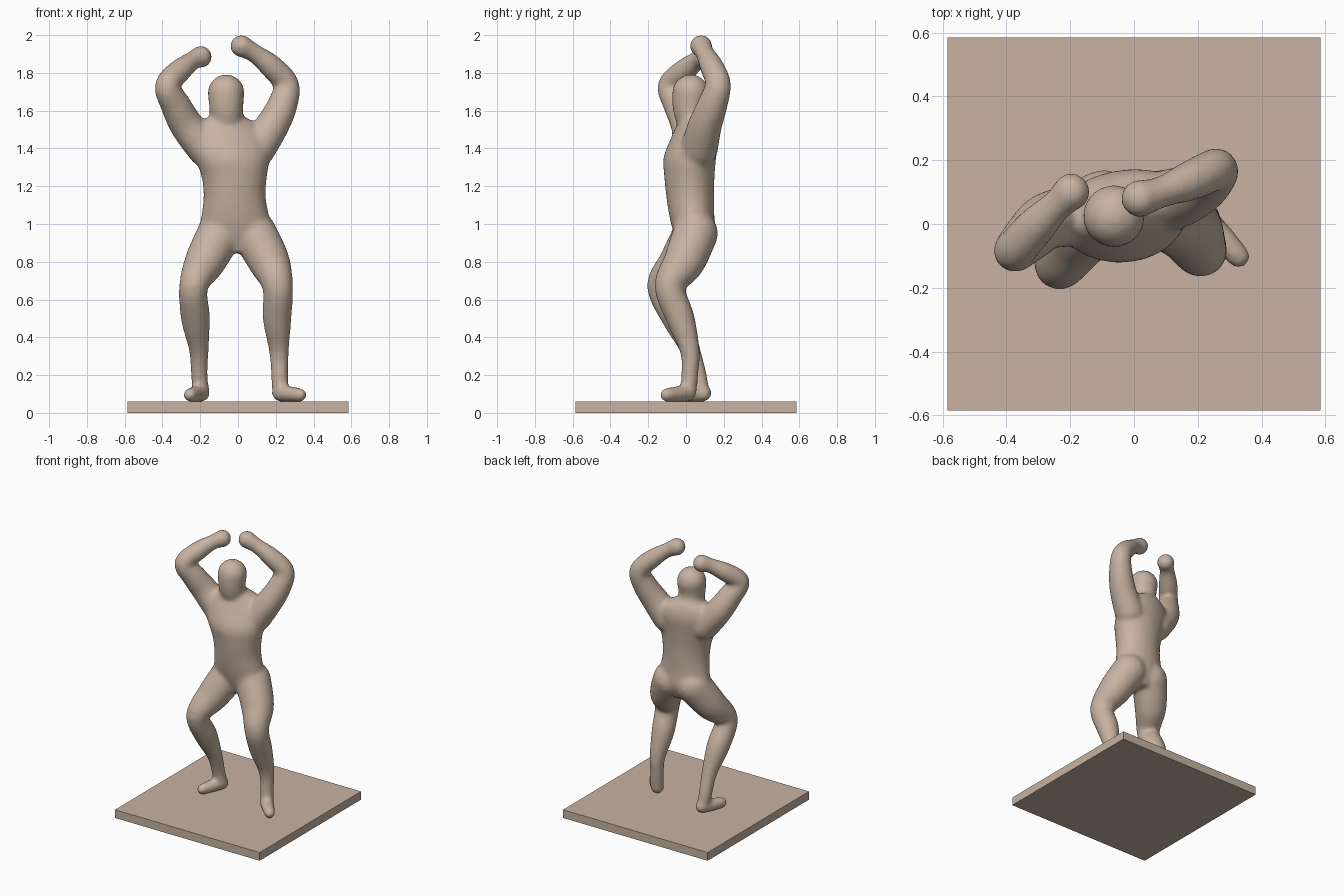
import bpy, bmesh, math
from mathutils import Vector

if "Cube" in bpy.data.objects:
    bpy.data.objects.remove(bpy.data.objects["Cube"], do_unlink=True)

clay = bpy.data.materials.new("warm_clay")
clay.use_nodes = True
clay.diffuse_color = (0.57, 0.45, 0.36, 1)
clay.node_tree.nodes["Principled BSDF"].inputs["Base Color"].default_value = clay.diffuse_color

SIDES = 24


def add_object(name, bm):
    mesh = bpy.data.meshes.new(name)
    bmesh.ops.recalc_face_normals(bm, faces=bm.faces)
    bm.to_mesh(mesh)
    bm.free()
    mesh.materials.append(clay)
    obj = bpy.data.objects.new(name, mesh)
    bpy.context.collection.objects.link(obj)
    return obj


def spline(keys, steps=6):
    """Smooth samples through keys of any dimension."""
    pts = [keys[0]] + keys + [keys[-1]]
    out = []
    for a, b, c, d in zip(pts, pts[1:], pts[2:], pts[3:]):
        for i in range(steps):
            t = i / steps
            out.append([q + 0.5 * t * (r - p + t * (2*p - 5*q + 4*r - s + t * (3*(q - r) + s - p)))
                        for p, q, r, s in zip(a, b, c, d)])
    return out + [list(keys[-1])]


def loft(bm, rings):
    """Skin a list of (centre, u axis, v axis) ellipses into a closed tube."""
    loops = []
    for centre, u, v in rings:
        loops.append([bm.verts.new(centre + u * math.cos(k * math.tau / SIDES)
                                   + v * math.sin(k * math.tau / SIDES)) for k in range(SIDES)])
    for lo, hi in zip(loops, loops[1:]):
        for k in range(SIDES):
            n = (k + 1) % SIDES
            bm.faces.new((lo[k], lo[n], hi[n], hi[k]))
    bm.faces.new(loops[0][::-1])
    bm.faces.new(loops[-1])


def limb(bm, keys):
    """Round tube through (x, y, z, radius) keys with ball ends."""
    pts = spline(keys)
    rings = []
    side = None
    for i, p in enumerate(pts):
        before, after = pts[max(i - 1, 0)], pts[min(i + 1, len(pts) - 1)]
        axis = (Vector(after[:3]) - Vector(before[:3])).normalized()
        side = axis.orthogonal() if side is None else side - axis * side.dot(axis)
        side.normalize()
        rings.append((Vector(p[:3]), side * p[3], axis.cross(side) * p[3]))
    loft(bm, rings)
    for p in (keys[0], keys[-1]):
        ball = bmesh.ops.create_icosphere(bm, subdivisions=3, radius=p[3])
        bmesh.ops.translate(bm, verts=ball["verts"], vec=p[:3])


bm = bmesh.new()

# Torso: height, centre x, centre y, half width, half depth, twist in degrees
torso = [(0.85, 0, 0.045, 0.08, 0.07, 0), (0.95, -0.01, 0.045, 0.19, 0.11, 0),
         (1.05, -0.015, 0.03, 0.178, 0.12, 2), (1.15, -0.018, 0.022, 0.165, 0.127, 4),
         (1.25, -0.02, 0.018, 0.174, 0.133, 6), (1.35, -0.03, 0.02, 0.2, 0.138, 9),
         (1.45, -0.045, 0.045, 0.215, 0.122, 12), (1.52, -0.055, 0.055, 0.18, 0.1, 14),
         (1.57, -0.06, 0.05, 0.09, 0.08, 14)]
rings = []
for z, x, y, w, d, twist in spline(torso):
    a = math.radians(twist)
    rings.append((Vector((x, y, z)), Vector((math.cos(a), math.sin(a), 0)) * w,
                  Vector((-math.sin(a), math.cos(a), 0)) * d))
loft(bm, rings)

# Neck and head
limb(bm, [(-0.06, 0.045, 1.52, 0.085), (-0.062, 0.02, 1.61, 0.09), (-0.063, 0.025, 1.695, 0.098)])

# Right arm
limb(bm, [(-0.17, 0.03, 1.40, 0.10), (-0.27, 0.01, 1.52, 0.09), (-0.33, -0.04, 1.63, 0.08),
          (-0.375, -0.085, 1.73, 0.066), (-0.31, -0.01, 1.81, 0.063),
          (-0.24, 0.06, 1.865, 0.05), (-0.197, 0.1, 1.885, 0.06)])
# Left arm
limb(bm, [(0.10, 0.07, 1.40, 0.10), (0.18, 0.10, 1.52, 0.09), (0.235, 0.14, 1.63, 0.08),
          (0.255, 0.17, 1.74, 0.068), (0.175, 0.135, 1.835, 0.063),
          (0.085, 0.1, 1.905, 0.05), (0.018, 0.08, 1.942, 0.06)])

# Right leg and foot
limb(bm, [(-0.095, 0.05, 0.95, 0.12), (-0.175, -0.035, 0.8, 0.108), (-0.235, -0.13, 0.67, 0.077),
          (-0.225, -0.05, 0.5, 0.077), (-0.207, 0.025, 0.33, 0.052),
          (-0.205, 0.065, 0.2, 0.045), (-0.195, 0.08, 0.11, 0.045)])
limb(bm, [(-0.193, 0.092, 0.104, 0.045), (-0.225, 0.02, 0.1, 0.043), (-0.253, -0.05, 0.095, 0.037)])
# Left leg and foot
limb(bm, [(0.085, 0.05, 0.95, 0.12), (0.165, -0.01, 0.8, 0.11), (0.21, -0.085, 0.67, 0.082),
          (0.207, -0.03, 0.5, 0.076), (0.217, 0.02, 0.33, 0.053),
          (0.22, 0.02, 0.2, 0.045), (0.225, 0.012, 0.11, 0.045)])
limb(bm, [(0.223, 0.01, 0.104, 0.045), (0.275, -0.045, 0.1, 0.043), (0.328, -0.102, 0.095, 0.037)])

# Fuse the parts into one soft skin
figure = add_object("figure_body", bm)
fuse = figure.modifiers.new("fuse", "REMESH")
fuse.mode = "VOXEL"
fuse.voxel_size = 0.012
fuse.use_smooth_shade = True
soften = figure.modifiers.new("soften", "SMOOTH")
soften.factor = 0.5
soften.iterations = 12

# Square base
bm = bmesh.new()
bmesh.ops.create_cube(bm, size=1)
bmesh.ops.scale(bm, verts=bm.verts, vec=(1.17, 1.17, 0.06))
bmesh.ops.translate(bm, verts=bm.verts, vec=(0, 0, 0.03))
add_object("base_plate", bm)
